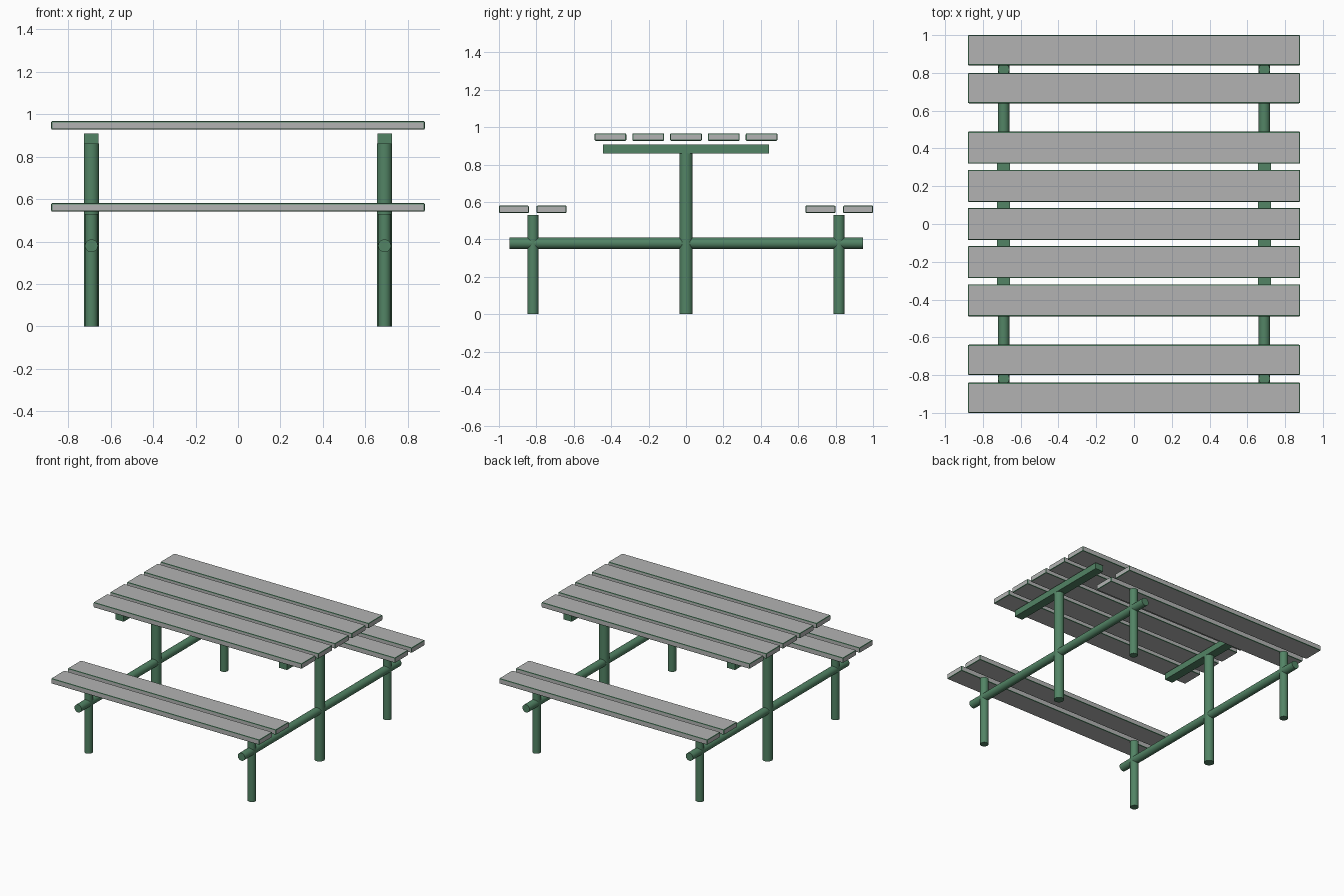
import bpy, bmesh, math

if "Cube" in bpy.data.objects:
    bpy.data.objects.remove(bpy.data.objects["Cube"])


def material(name, rgb):
    m = bpy.data.materials.new(name)
    m.diffuse_color = (*rgb, 1)
    m.use_nodes = True
    m.node_tree.nodes["Principled BSDF"].inputs["Base Color"].default_value = m.diffuse_color
    return m


GREY = material("plank grey", (0.45, 0.45, 0.45))
GREEN = material("frame green", (0.085, 0.23, 0.13))


def box(name, center, size, mats, bevel=0.0):
    """Box; any bevelled edge faces take the second material."""
    bm = bmesh.new()
    bmesh.ops.create_cube(bm, size=1)
    for v in bm.verts:
        v.co = [c + s * k for c, s, k in zip(center, size, v.co)]
    if bevel:
        bmesh.ops.bevel(bm, geom=bm.edges[:], offset=bevel, segments=2,
                        profile=0.5, affect='EDGES')
        bm.normal_update()
        for f in bm.faces:
            f.material_index = 0 if max(abs(c) for c in f.normal) > 0.999 else 1
    me = bpy.data.meshes.new(name)
    bm.to_mesh(me)
    bm.free()
    for m in mats:
        me.materials.append(m)
    ob = bpy.data.objects.new(name, me)
    bpy.context.collection.objects.link(ob)
    return ob


def pipe(name, center, radius, length, along_y=False):
    rot = (math.pi / 2, 0, 0) if along_y else (0, 0, 0)
    bpy.ops.mesh.primitive_cylinder_add(vertices=32, radius=radius, depth=length,
                                        location=center, rotation=rot)
    ob = bpy.context.object
    ob.name = name
    ob.data.materials.append(GREEN)
    bpy.ops.object.shade_smooth_by_angle(angle=math.radians(40))


# Table top planks
for i in range(-2, 3):
    box("table_plank", (0, i * 0.202, 0.947), (1.76, 0.17, 0.04), [GREY, GREEN], 0.006)

# Bench planks, two on each side
for s in (-1, 1):
    for y in (0.719, 0.92):
        box("bench_plank", (0, s * y, 0.561), (1.76, 0.16, 0.04), [GREY, GREEN], 0.006)

# Tubular frame at each end
for x in (-0.69, 0.69):
    pipe("table_post", (x, 0, 0.431), 0.036, 0.862)
    pipe("cross_rail", (x, 0, 0.38), 0.03, 1.89, along_y=True)
    box("table_bearer", (x, 0, 0.884), (0.068, 0.886, 0.048), [GREEN])
    for s in (-1, 1):
        pipe("bench_leg", (x, s * 0.818, 0.265), 0.03, 0.53)
